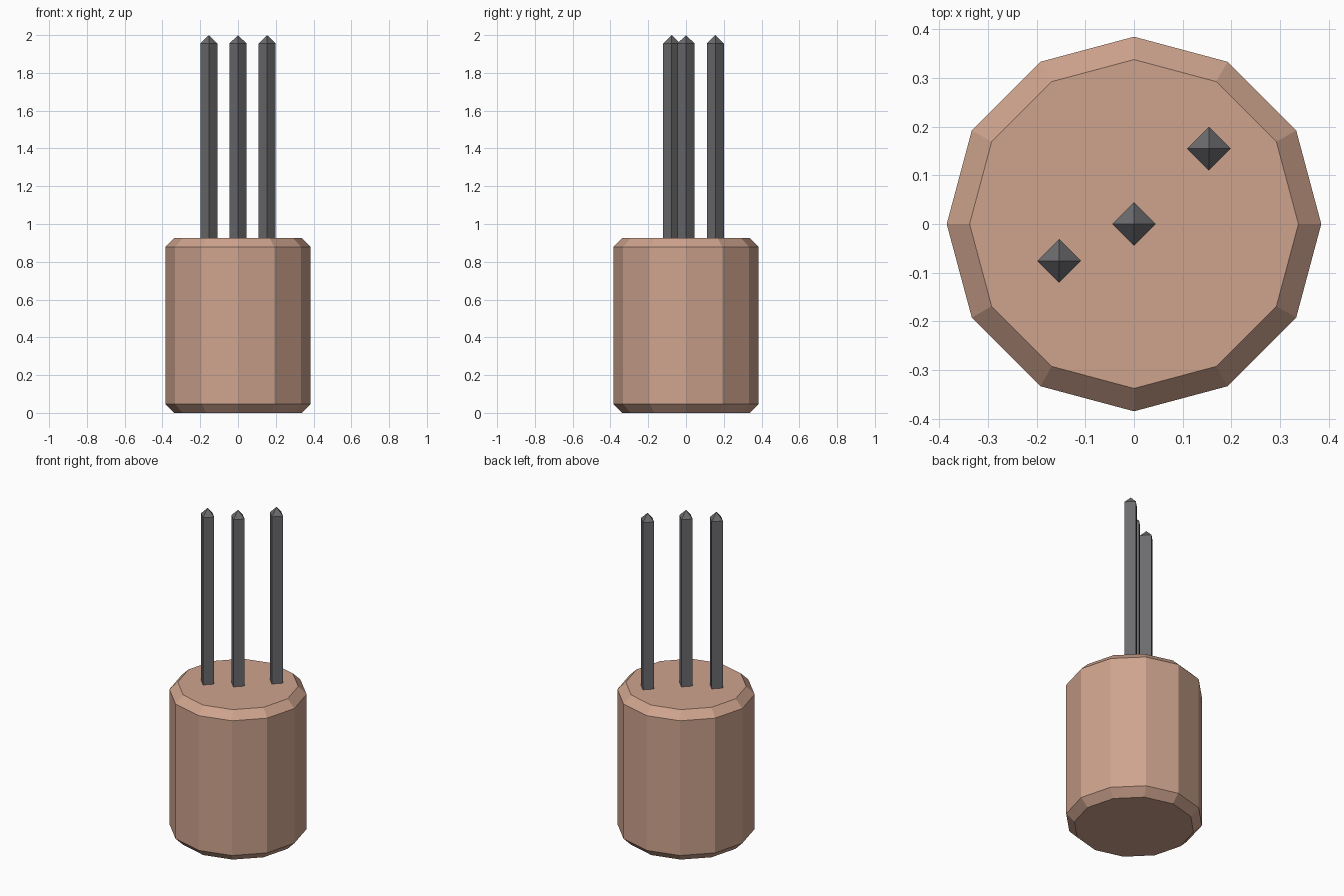
import bpy
import bmesh
from math import cos, sin, tau

if "Cube" in bpy.data.objects:
    bpy.data.objects.remove(bpy.data.objects["Cube"])


def material(name, color):
    mat = bpy.data.materials.new(name)
    mat.diffuse_color = (*color, 1.0)
    mat.use_nodes = True
    mat.node_tree.nodes["Principled BSDF"].inputs["Base Color"].default_value = mat.diffuse_color
    return mat


def lathe(name, sides, profile, mat, location=(0, 0, 0)):
    """Flat-faced turned solid from (radius, z) rings; radius 0 makes a point."""
    bm = bmesh.new()
    rings = []
    for r, z in profile:
        count = sides if r > 0 else 1
        rings.append([bm.verts.new((r * cos(tau * i / sides), r * sin(tau * i / sides), z))
                      for i in range(count)])
    for low, high in zip(rings, rings[1:]):
        for i in range(sides):
            j = (i + 1) % sides
            if len(high) == 1:
                bm.faces.new((low[i], low[j], high[0]))
            else:
                bm.faces.new((low[i], low[j], high[j], high[i]))
    # Flat end caps
    bm.faces.new(rings[0][::-1])
    if len(rings[-1]) > 1:
        bm.faces.new(rings[-1])
    mesh = bpy.data.meshes.new(name)
    bm.to_mesh(mesh)
    bm.free()
    mesh.materials.append(mat)
    obj = bpy.data.objects.new(name, mesh)
    obj.location = location
    bpy.context.collection.objects.link(obj)
    return obj


clay = material("clay", (0.62, 0.37, 0.27))
dark_grey = material("dark_grey", (0.15, 0.15, 0.16))

# Twelve-sided body with chamfered rims
R, H, C = 0.385, 0.925, 0.047
lathe("body", 12, [(R - C, 0), (R, C), (R, H - C), (R - C, H)], clay)

# Three square pointed rods set into the top
for name, x, y in (("left_rod", -0.154, -0.076),
                   ("middle_rod", 0.0, 0.0),
                   ("right_rod", 0.154, 0.155)):
    lathe(name, 4, [(0.045, 0.85), (0.045, 1.956), (0, 2.0)], dark_grey, (x, y, 0))
